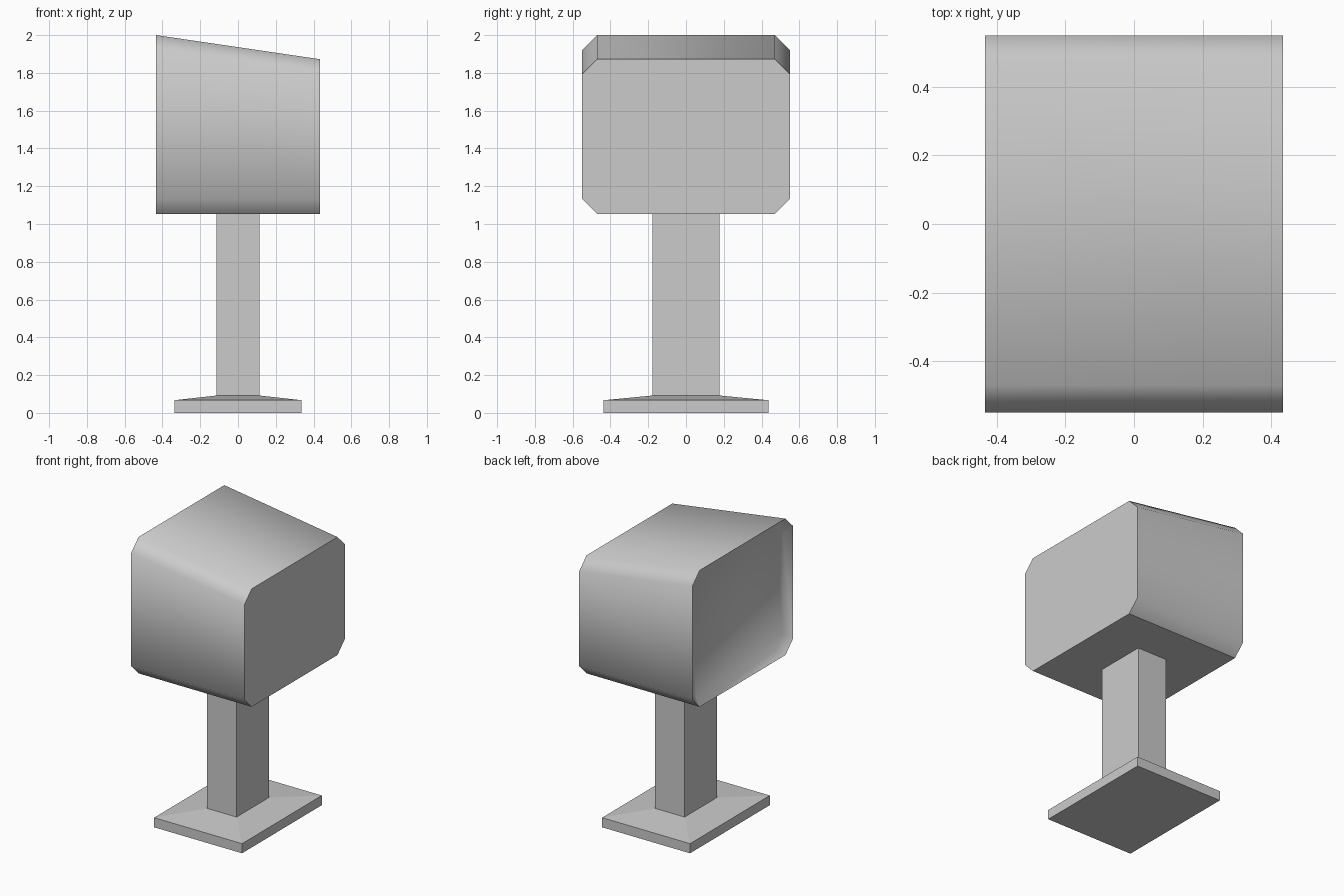
import bpy
import math

cube = bpy.data.objects.get("Cube")
if cube:
    bpy.data.objects.remove(cube, do_unlink=True)

grey = bpy.data.materials.new("light grey")
grey.use_nodes = True
COLOUR = (0.6, 0.6, 0.6, 1)
grey.diffuse_color = COLOUR
grey.node_tree.nodes["Principled BSDF"].inputs["Base Color"].default_value = COLOUR


def loft(name, rings):
    """Bridge rings of equal point count and cap both ends."""
    n = len(rings[0])
    verts = [p for ring in rings for p in ring]
    faces = [tuple(reversed(range(n))), tuple(range(len(verts) - n, len(verts)))]
    for r in range(len(rings) - 1):
        a, b = r * n, (r + 1) * n
        faces += [(a + i, a + (i + 1) % n, b + (i + 1) % n, b + i) for i in range(n)]
    mesh = bpy.data.meshes.new(name)
    mesh.from_pydata(verts, [], faces)
    mesh.materials.append(grey)
    obj = bpy.data.objects.new(name, mesh)
    bpy.context.collection.objects.link(obj)
    return obj


def rectangle(hx, hy, z):
    return [(-hx, -hy, z), (hx, -hy, z), (hx, hy, z), (-hx, hy, z)]


END, BOTTOM, HALF_WIDTH, CHAMFER = 0.434, 1.054, 0.55, 0.08


def octagon(x, inset=0.0):
    """Chamfered cross-section of the head; its top slopes down along x."""
    top = 2 - 0.147 * (x + END) - inset
    low, w, c = BOTTOM + inset, HALF_WIDTH - inset, CHAMFER
    half = [(w - c, low), (w, low + c), (w, top - c), (w - c, top)]
    outline = half + [(-y, z) for y, z in reversed(half)]
    return [(x, y, z) for y, z in outline]


# Foot plate with a shallow sloped top
loft("base_plate", [rectangle(0.337, 0.437, 0), rectangle(0.337, 0.437, 0.067),
                    rectangle(0.113, 0.177, 0.092)])

# Square post
loft("post", [rectangle(0.113, 0.177, 0.09), rectangle(0.113, 0.177, 1.058)])

# Chamfered head with a bevelled recess on its taller end
head = loft("head", [octagon(0.05 - END, 0.037), octagon(-END), octagon(END)])
bpy.ops.object.select_all(action='DESELECT')
head.select_set(True)
bpy.context.view_layer.objects.active = head
bpy.ops.object.shade_smooth_by_angle(angle=math.radians(48))

# Crisp flat underside
for edge in head.data.edges:
    if all(head.data.vertices[v].co.z < BOTTOM + 0.01 for v in edge.vertices):
        edge.use_edge_sharp = True
